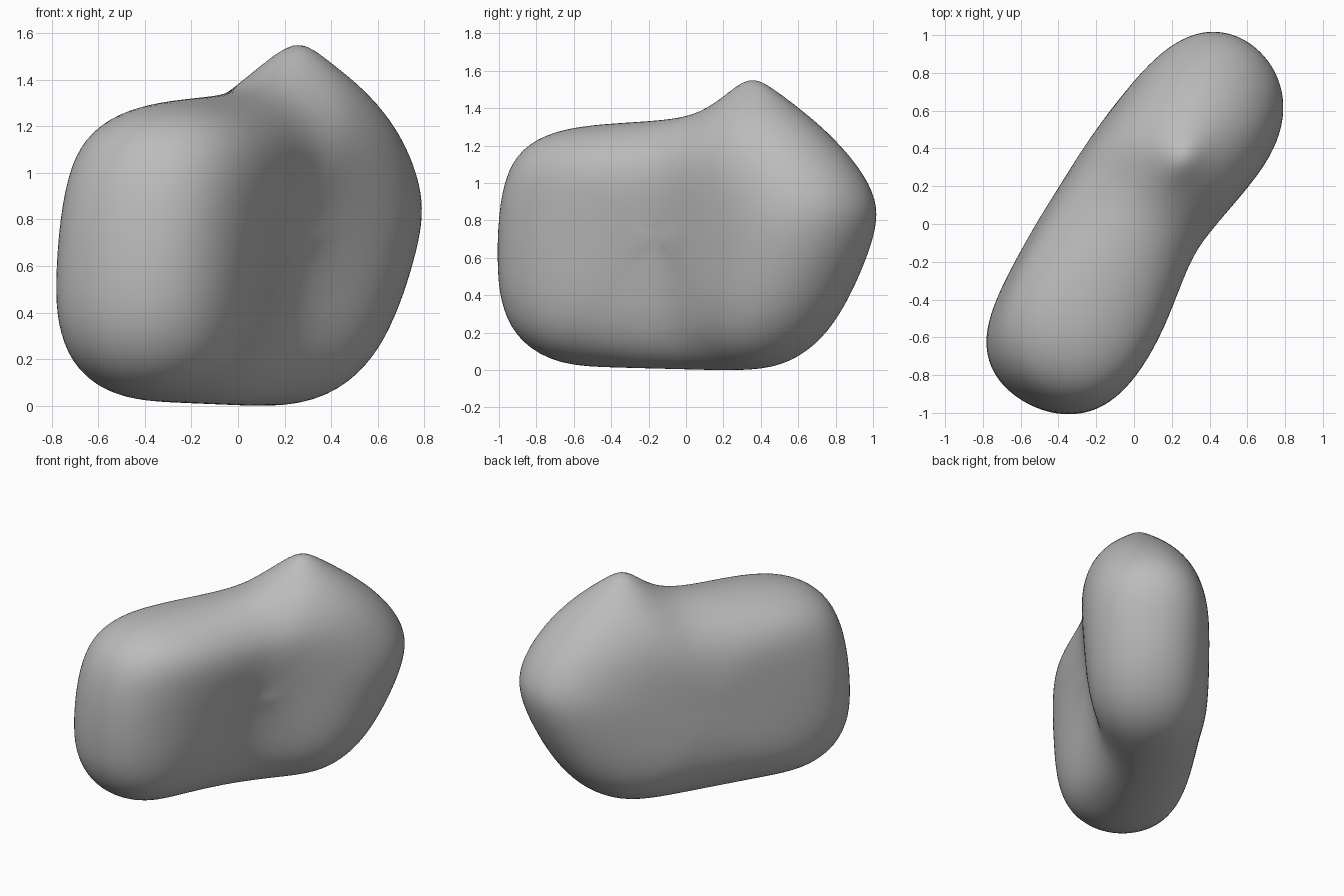
import bpy, bmesh, math
from mathutils import Vector

cube = bpy.data.objects.get("Cube")
if cube:
    bpy.data.objects.remove(cube, do_unlink=True)

# Material
grey = bpy.data.materials.new("stone_grey")
grey.use_nodes = True
colour = (0.5, 0.5, 0.5, 1)
grey.diffuse_color = colour
grey.node_tree.nodes["Principled BSDF"].inputs["Base Color"].default_value = colour

# Side outline of the pebble: (distance along its length, height)
OUTLINE = [(-1.12, .5), (-1.1, .85), (-1.03, 1.1), (-.9, 1.23), (-.7, 1.3),
           (-.4, 1.32), (-.1, 1.32), (.12, 1.32), (.28, 1.35), (.43, 1.38), (.57, 1.37),
           (.72, 1.33), (.89, 1.24), (1.05, 1.09), (1.15, .92), (1.14, .76), (1.06, .56),
           (.93, .32), (.78, .14), (.6, .03), (.4, -.01), (0, 0), (-.5, .01),
           (-.77, .02), (-.98, .12), (-1.09, .29)]
MID = .7
RINGS = 9
THICK = .432
ALONG = Vector((.53, .85, 0)).normalized()
ACROSS = Vector((ALONG.y, -ALONG.x, 0))
PEAK = Vector((.25, .36))


def place(u, z, half, side):
    """Bend, lean and hollow the pillow, turn it into position and pull up the peak."""
    v = .06 * u ** 2 - .05 * u ** 4 + .05 * (z - .75)
    hollow = 0
    if side > 0:
        deep = .06 + .16 * max(0, 1 - z / 1.1)
        hollow = deep * math.exp(-((u + .1 - .2 * z) / .4) ** 2) * half / THICK
    point = ALONG * u + ACROSS * (v + side * half - hollow)
    reach = (point.xy - PEAK).length
    top = min(1, max(0, (z - .9) / .4))
    point.z = z + .26 * top * math.exp(-reach / .2)
    return point


def ring(bm, rho, side):
    verts = []
    for u, z in OUTLINE:
        flat = u / math.hypot(u, z - MID)
        power = 3.6 + (1.2 if u > 0 else 2.6) * flat ** 2
        half = THICK * math.sqrt(max(0, 1 - rho ** power))
        verts.append(bm.verts.new(place(u * rho, MID + (z - MID) * rho, half, side)))
    return verts


# Concentric rings from one side's centre, over the rim, to the other side's centre
bm = bmesh.new()
steps = [math.sin(math.pi / 2 * k / RINGS) for k in range(1, RINGS + 1)]
rings = [ring(bm, r, -1) for r in steps] + [ring(bm, r, 1) for r in reversed(steps[:-1])]
count = len(OUTLINE)
for a, b in zip(rings, rings[1:]):
    for i in range(count):
        j = (i + 1) % count
        bm.faces.new((a[i], a[j], b[j], b[i]))
for side, loop in ((-1, rings[0]), (1, rings[-1])):
    centre = bm.verts.new(place(0, MID, THICK, side))
    for i in range(count):
        bm.faces.new((centre, loop[i], loop[(i + 1) % count]))
bmesh.ops.recalc_face_normals(bm, faces=bm.faces)

mesh = bpy.data.meshes.new("pebble_body")
bm.to_mesh(mesh)
bm.free()
mesh.materials.append(grey)
mesh.shade_smooth()
body = bpy.data.objects.new("pebble_body", mesh)
bpy.context.collection.objects.link(body)
smooth = body.modifiers.new("smooth", 'SUBSURF')
smooth.levels = smooth.render_levels = 2
